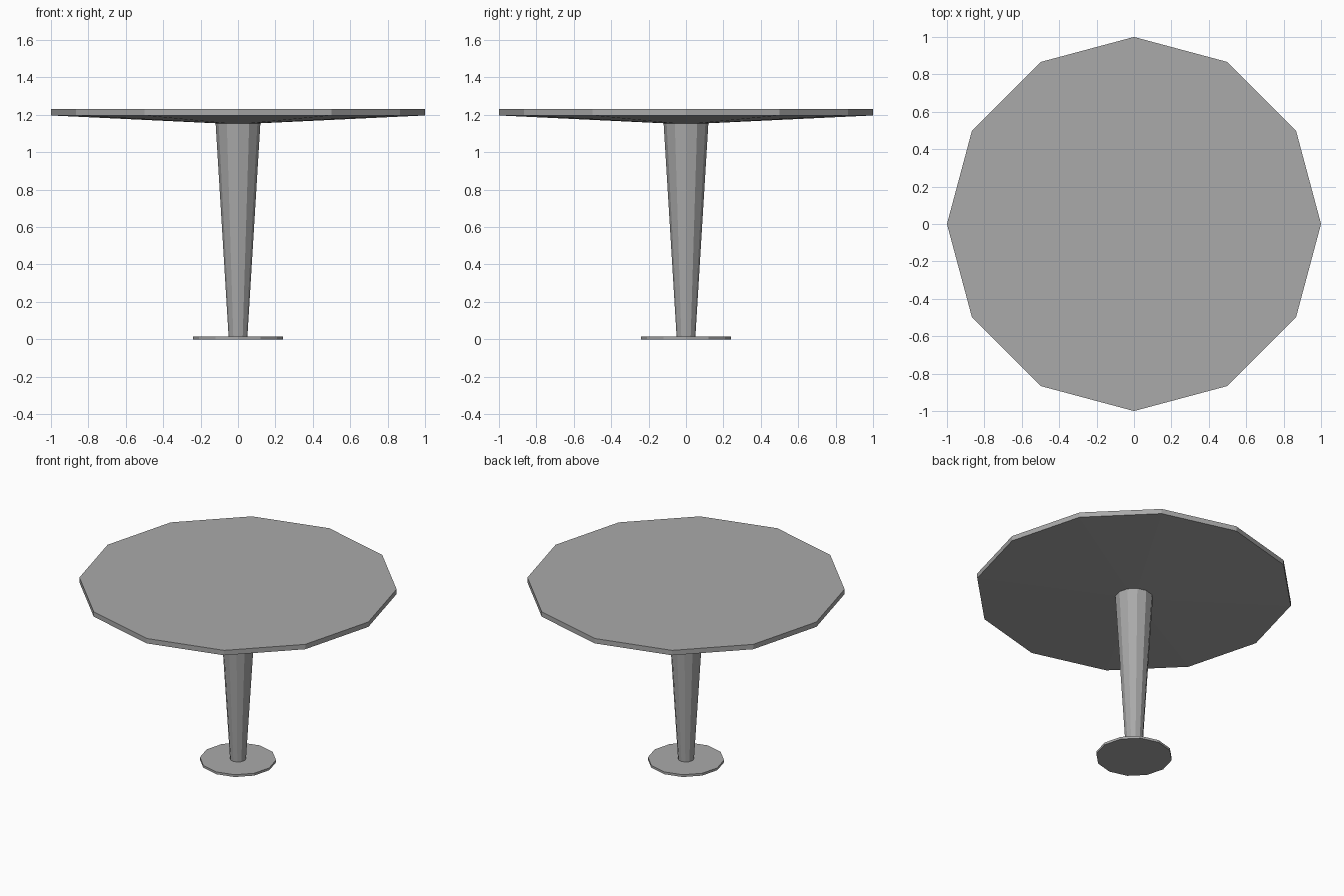
import bpy
import bmesh
from math import cos, sin, tau

SIDES = 12

cube = bpy.data.objects.get("Cube")
if cube:
    bpy.data.objects.remove(cube, do_unlink=True)

grey = bpy.data.materials.new("plain grey")
grey.use_nodes = True
colour = (0.4, 0.4, 0.4, 1)
grey.diffuse_color = colour
grey.node_tree.nodes["Principled BSDF"].inputs["Base Color"].default_value = colour


def turned_part(name, profile):
    """Faceted solid of revolution from (radius, height) points, capped at both ends."""
    bm = bmesh.new()
    rings = [[bm.verts.new((r * cos(tau * i / SIDES), r * sin(tau * i / SIDES), z))
              for i in range(SIDES)] for r, z in profile]
    for low, high in zip(rings, rings[1:]):
        for i in range(SIDES):
            j = (i + 1) % SIDES
            bm.faces.new((low[i], low[j], high[j], high[i]))
    bm.faces.new(rings[0][::-1])
    bm.faces.new(rings[-1])
    mesh = bpy.data.meshes.new(name)
    bm.to_mesh(mesh)
    bm.free()
    mesh.materials.append(grey)
    obj = bpy.data.objects.new(name, mesh)
    bpy.context.collection.objects.link(obj)
    return obj


# Thin floor plate
turned_part("base_plate", [(0.24, 0), (0.24, 0.016)])
# Pedestal widening towards the top
turned_part("pedestal", [(0.05, 0.01), (0.12, 1.16)])
# Table top with a shallow conical underside
turned_part("table_top", [(0.12, 1.155), (1, 1.197), (1, 1.231)])
